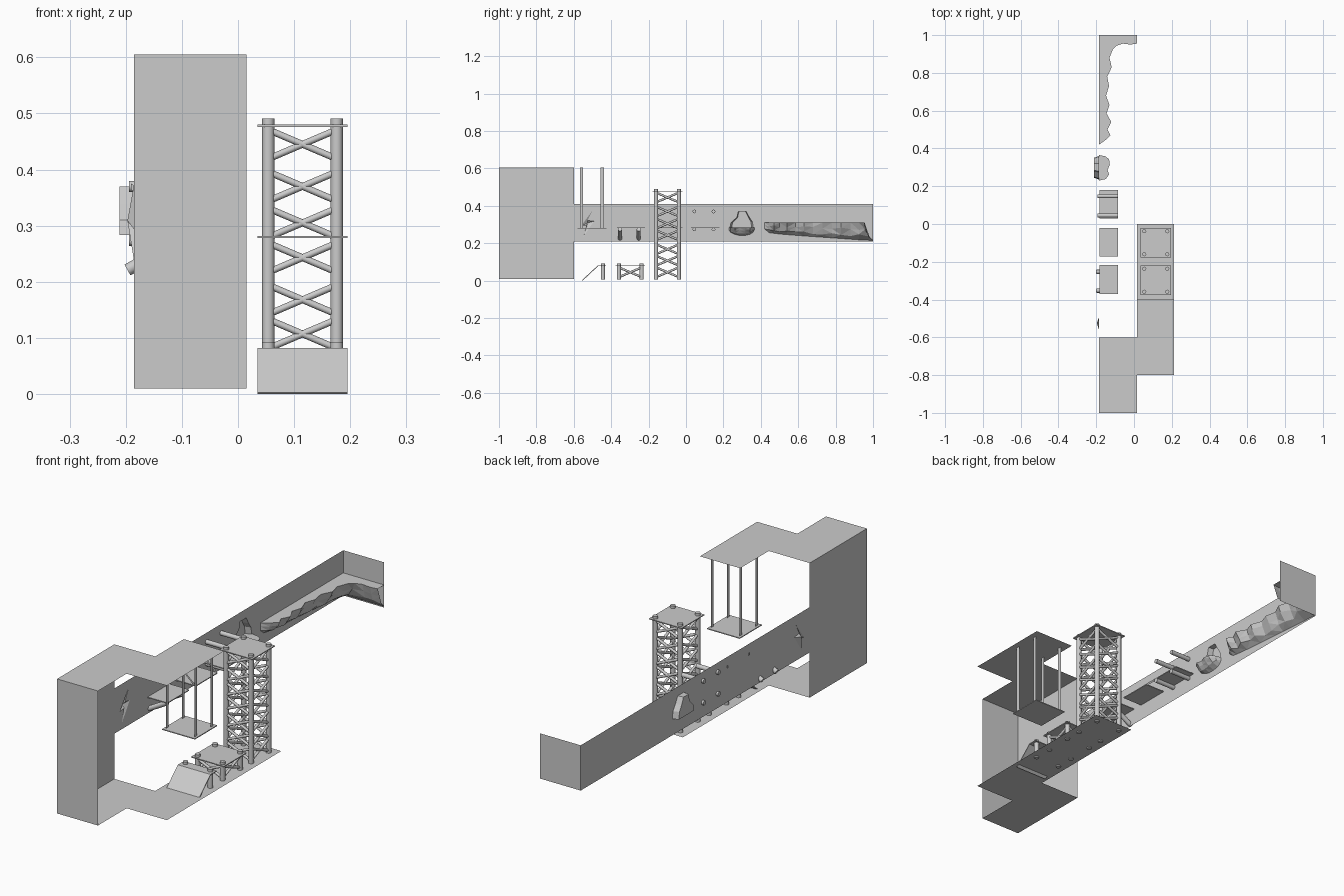
import bpy, bmesh, math, random
from mathutils import Vector

if "Cube" in bpy.data.objects:
    bpy.data.objects.remove(bpy.data.objects["Cube"])

random.seed(4)
grey = bpy.data.materials.new("stone_grey")
grey.diffuse_color = (0.6, 0.6, 0.6, 1)
grey.use_nodes = True
grey.node_tree.nodes["Principled BSDF"].inputs["Base Color"].default_value = grey.diffuse_color
WX = -0.185          # plane of the long wall
TOP, FLOOR = 0.605, 0.01


def finish(name, bm):
    me = bpy.data.meshes.new(name)
    bm.to_mesh(me)
    bm.free()
    me.materials.append(grey)
    ob = bpy.data.objects.new(name, me)
    bpy.context.collection.objects.link(ob)
    return ob


def sheet(name, pts):
    bm = bmesh.new()
    bm.faces.new([bm.verts.new(p) for p in pts])
    return finish(name, bm)


def slab(name, x0, x1, y0, y1, z, t=0.004):
    bm = bmesh.new()
    bmesh.ops.create_cube(bm, size=1)
    for v in bm.verts:
        v.co = Vector(((x0 + x1) / 2 + v.co.x * (x1 - x0),
                       (y0 + y1) / 2 + v.co.y * (y1 - y0), z + v.co.z * t))
    return finish(name, bm)


def rod(name, a, b, r, n=12):
    a, b = Vector(a), Vector(b)
    bm = bmesh.new()
    bmesh.ops.create_cone(bm, cap_ends=True, segments=n, radius1=r, radius2=r,
                          depth=(b - a).length)
    q = (b - a).to_track_quat('Z', 'Y')
    for v in bm.verts:
        v.co = q @ v.co + (a + b) / 2
    for f in bm.faces:
        f.smooth = len(f.verts) == 4
    return finish(name, bm)


# long wall with two openings, seen as (y, z) outlines
wall = [(-1, FLOOR), (-.6, FLOOR), (-.6, .21), (1, .21), (1, .41), (-.6, .41), (-.6, TOP), (-1, TOP)]
bolt = [(-.5, .375), (-.56, .293), (-.53, .297), (-.548, .235), (-.492, .318), (-.527, .322)]
arch = [(.235, .283), (.24, .31), (.272, .338), (.28, .37), (.322, .37), (.338, .34), (.355, .315), (.36, .283)]
bm = bmesh.new()
edges = []
for loop in (wall, bolt, arch):
    vs = [bm.verts.new((WX, y, z)) for y, z in loop]
    edges += [bm.edges.new((vs[i - 1], vs[i])) for i in range(len(vs))]
bmesh.ops.triangle_fill(bm, use_beauty=True, edges=edges, normal=(1, 0, 0))
bmesh.ops.dissolve_limit(bm, angle_limit=0.01, verts=bm.verts, edges=bm.edges)
finish("long_wall", bm)

# crack recess: facets running to a point behind the wall
bm = bmesh.new()
vs = [bm.verts.new((WX, y, z)) for y, z in bolt]
tip = bm.verts.new((WX - .012, -.525, .309))
for i in range(len(vs)):
    bm.faces.new((vs[i - 1], vs[i], tip))
finish("wall_crack", bm)

# alcove recess
bm = bmesh.new()
f = [bm.verts.new((WX, y, z)) for y, z in arch]
b = [bm.verts.new((WX - .026, .3 + (y - .3) * .85, z)) for y, z in arch]
for i in range(len(f)):
    bm.faces.new((f[i - 1], f[i], b[i], b[i - 1]))
bm.faces.new(b)
finish("wall_alcove", bm)

# end walls, ceiling and floor sheets
E = 0.015
sheet("front_wall", [(WX, -1, FLOOR), (E, -1, FLOOR), (E, -1, TOP), (WX, -1, TOP)])
sheet("back_wall", [(E, 1, .21), (WX, 1, .21), (WX, 1, .41), (E, 1, .41)])
for nm, z, yend in (("ceiling", TOP, -.4), ("floor", FLOOR, 0)):
    sheet(nm + "_entry", [(WX, -1, z), (E, -1, z), (E, -.6, z), (WX, -.6, z)])
    sheet(nm + "_side", [(E, -.8, z), (.212, -.8, z), (.212, yend, z), (E, yend, z)])

# scaffold towers: posts, deck and cross braces
CX, H, HY = .115, .061, .061
PX0, PX1 = .035, .195


def scaffold(name, cy, height, levels):
    for sx in (-1, 1):
        for sy in (-1, 1):
            x, y = CX + sx * H, cy + sy * HY
            rod(name + "_post", (x, y, FLOOR - .005), (x, y, height), .011)
    slab(name + "_deck", PX0, PX1, cy - .079, cy + .079, height - .013)
    for z in levels:
        for s in (-1, 1):
            for d in (-.026, .026):
                rod(name + "_brace", (CX - H, cy + s * HY, z - d), (CX + H, cy + s * HY, z + d), .006, 10)
                rod(name + "_brace", (CX + s * H, cy - HY, z - d), (CX + s * H, cy + HY, z + d), .006, 10)


scaffold("tall_tower", -.099, .491, (.045, .107, .168, .243, .305, .37, .445))
scaffold("low_tower", -.298, .093, (.045,))

# ramp with two posts
for x in (CX - H, CX + H):
    rod("ramp_post", (x, -.444, .005), (x, -.444, .093), .011)
bm = bmesh.new()
prof = [(-.556, .003), (-.553, 0), (-.469, .078), (-.428, .078), (-.428, .082), (-.471, .082)]
face = bm.faces.new([bm.verts.new((PX0, y, z)) for y, z in prof])
ex = bmesh.ops.extrude_face_region(bm, geom=[face])
for v in [g for g in ex["geom"] if isinstance(g, bmesh.types.BMVert)]:
    v.co.x = PX1
bmesh.ops.recalc_face_normals(bm, faces=bm.faces)
finish("ramp", bm)

# hanging platform on flat straps
slab("hanging_platform", PX0, PX1, -.58, -.425, .28)
for x in (.045, .185):
    for y in (-.559, -.447):
        sheet("hanging_strap", [(x, y - .009, .28), (x, y + .009, .28), (x, y + .009, TOP), (x, y - .009, TOP)])

# three wall shelves: strutted, strapped and pegged
for nm, y0 in (("strut_shelf", -.37), ("strap_shelf", -.172), ("peg_shelf", .028)):
    slab(nm, WX + .002, -.086, y0, y0 + .152, .283)
for y in (-.353, -.253):
    rod("shelf_strut", (-.197, y, .221), (-.1, y, .275), .011)
for y in (-.171, -.021):
    sheet("shelf_strap", [(-.191, y, .365), (-.191, y, .376), (-.087, y, .287), (-.095, y, .283)])
for y in (.045, .147):
    for z in (.274, .37):
        rod("shelf_peg", (-.194, y, z), (-.086, y, z), .01)


# rocky ledges: flat top, rough underside falling back to the wall
def ledge(name, edge, root, z, depth, inset):
    bm = bmesh.new()
    rows = [[], [], [], []]
    for i, ((x, y), (rx, ry)) in enumerate(zip(edge, root)):
        k = min(1, depth(i))
        levels = ((0, 0), (.2, .35), (inset, .75), (1, 1))
        for row, (t, dz) in zip(rows, levels):
            j = random.uniform(-.13, .13) if 0 < t < 1 else 0
            tt = max(0, t + j)
            row.append(bm.verts.new((x + (rx - x) * tt, y + (ry - y) * tt,
                                     z - k * (dz + j * .7))))
    tops = [bm.verts.new((rx, ry, z)) for rx, ry in root]
    rows.insert(0, tops)
    for r0, r1 in zip(rows, rows[1:]):
        for i in range(len(edge) - 1):
            bm.faces.new((r0[i], r1[i], r1[i + 1], r0[i + 1]))
    bmesh.ops.triangulate(bm, faces=[f for f in bm.faces if abs(f.normal.z) < 2 and
                                     not all(abs(v.co.z - z) < 1e-5 for v in f.verts)])
    bmesh.ops.remove_doubles(bm, verts=bm.verts, dist=1e-4)
    bmesh.ops.recalc_face_normals(bm, faces=bm.faces)
    finish(name, bm)


edge = [(WX, .42), (-.15, .445), (-.125, .47), (-.14, .5), (-.12, .54), (-.145, .585), (-.13, .63),
        (-.148, .68), (-.132, .73), (-.142, .78), (-.118, .83), (-.13, .88), (-.112, .925), (-.09, .945),
        (-.06, .955), (-.02, .95), (.015, .955)]
root = [(WX, y) for x, y in edge[:13]] + [(WX, 1), (-.06, 1), (-.02, 1), (.015, 1)]
ledge("long_rock_ledge", edge, root, .31, lambda i: .05 + .045 * min(1, i / 13), .5)

edge = [(WX, .23), (-.15, .238), (-.132, .262), (-.14, .285), (-.128, .315), (-.132, .342), (-.15, .358), (WX, .365)]
root = [(WX, y) for x, y in edge]
ledge("alcove_rock_ledge", edge, root, .283, lambda i: .012 + .03 * math.sin(math.pi * i / 7), .5)
